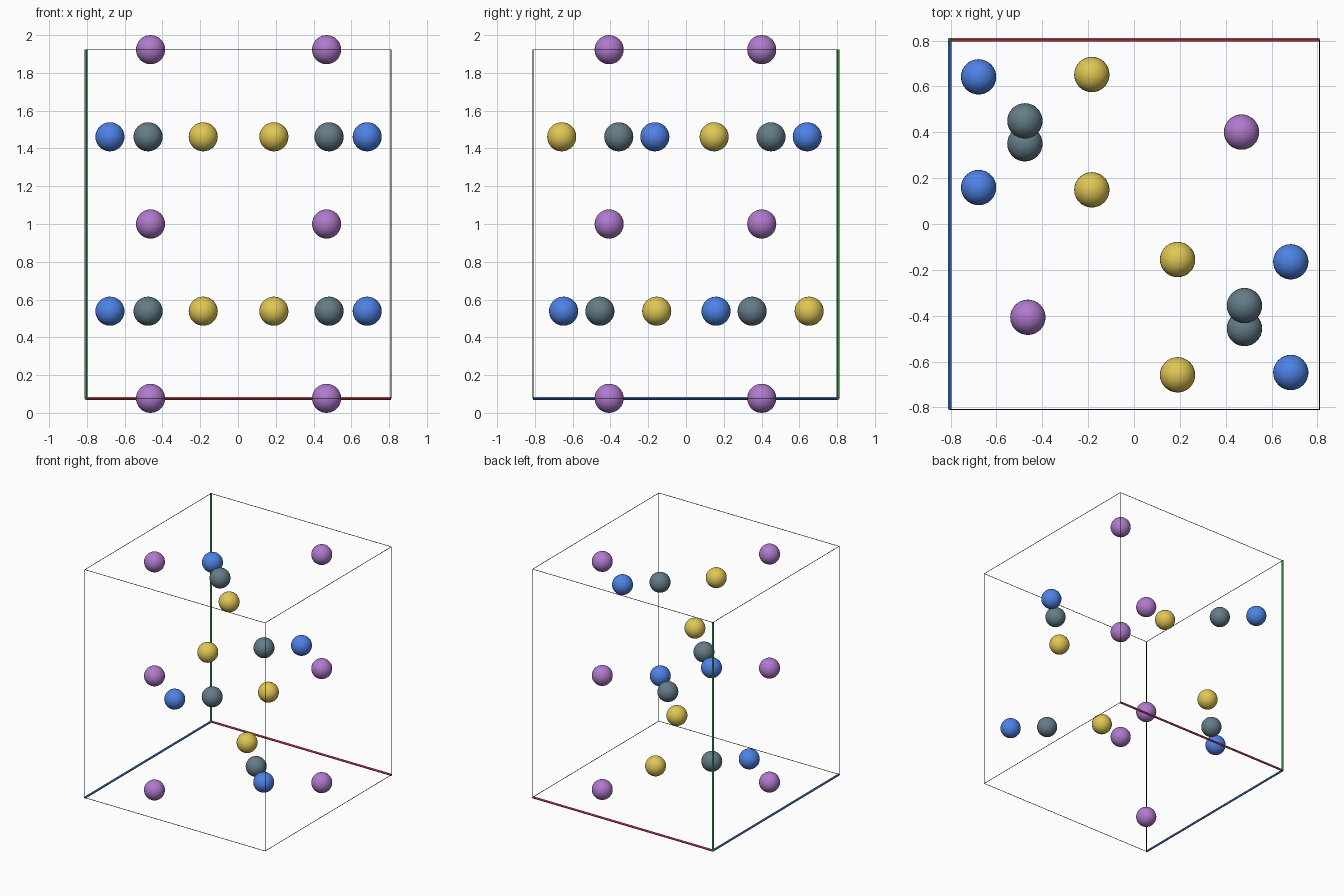
import bpy
from mathutils import Vector

if "Cube" in bpy.data.objects:
    bpy.data.objects.remove(bpy.data.objects["Cube"])

R = 0.077              # atom radius
H = 0.807              # half width of the cell
Z0, Z1 = R, 2 - R      # cell bottom and top
THIN, THICK = 0.002, 0.008
DX, DY = 0.003, -0.003  # the thick axes push the cell centre slightly off zero


def material(name, rgb):
    """Flat colour from 0-255 sRGB, stored as linear."""
    lin = [(c / 255 / 12.92) if c < 10 else ((c / 255 + 0.055) / 1.055) ** 2.4 for c in rgb]
    m = bpy.data.materials.new(name)
    m.diffuse_color = (*lin, 1)
    m.use_nodes = True
    m.node_tree.nodes["Principled BSDF"].inputs["Base Color"].default_value = m.diffuse_color
    return m


BLUE = material("blue", (78, 130, 230))
SLATE = material("slate grey", (100, 124, 136))
GOLD = material("gold", (224, 199, 84))
PURPLE = material("purple", (176, 122, 205))
BLACK = material("black", (32, 34, 38))
RED_AXIS = material("axis red", (220, 75, 90))
GREEN_AXIS = material("axis green", (65, 150, 85))
BLUE_AXIS = material("axis blue", (70, 125, 200))


def atom(name, mat, x, y, z):
    bpy.ops.mesh.primitive_uv_sphere_add(segments=32, ring_count=16, radius=R,
                                         location=(x + DX, y + DY, z))
    ob = bpy.context.object
    ob.name = name
    ob.data.materials.append(mat)
    bpy.ops.object.shade_smooth()


def rod(name, mat, a, b, r):
    shift = Vector((DX, DY, 0))
    a, b = Vector(a) + shift, Vector(b) + shift
    d = b - a
    bpy.ops.mesh.primitive_cylinder_add(vertices=12, radius=r, depth=d.length, location=(a + b) / 2)
    ob = bpy.context.object
    ob.name = name
    ob.rotation_euler = d.to_track_quat('Z', 'Y').to_euler()
    ob.data.materials.append(mat)
    bpy.ops.object.shade_smooth_by_angle()


# Purple atoms: two columns of three on opposite sides
for s in (-1, 1):
    for z in (Z0, 1, Z1):
        atom("purple_atom", PURPLE, s * 0.466, s * 0.404, z)

# Other atoms: each has an upper and a lower site, and both are
# repeated by inversion through the centre of the cell
sites = [("blue_atom", BLUE, -0.681, 0.645, 0.162),
         ("grey_atom", SLATE, -0.479, 0.453, 0.353),
         ("gold_atom", GOLD, -0.187, 0.152, 0.655)]
dz = (Z1 - Z0) / 4
for name, mat, x, y_up, y_low in sites:
    for y, z in ((y_up, dz), (y_low, -dz)):
        for s in (-1, 1):
            atom(name, mat, s * x, s * y, 1 + s * z)

# Unit cell frame: twelve thin edges
for s in (-H, H):
    for z in (Z0, Z1):
        rod("cell_edge_x", BLACK, (-H, s, z), (H, s, z), THIN)
        rod("cell_edge_y", BLACK, (s, -H, z), (s, H, z), THIN)
    for t in (-H, H):
        rod("cell_edge_z", BLACK, (s, t, Z0), (s, t, Z1), THIN)

# Thicker coloured axes from the origin corner
origin = (-H, H, Z0)
rod("axis_red", RED_AXIS, origin, (H, H, Z0), THICK)
rod("axis_green", GREEN_AXIS, origin, (-H, H, Z1), THICK)
rod("axis_blue", BLUE_AXIS, origin, (-H, -H, Z0), THICK)
